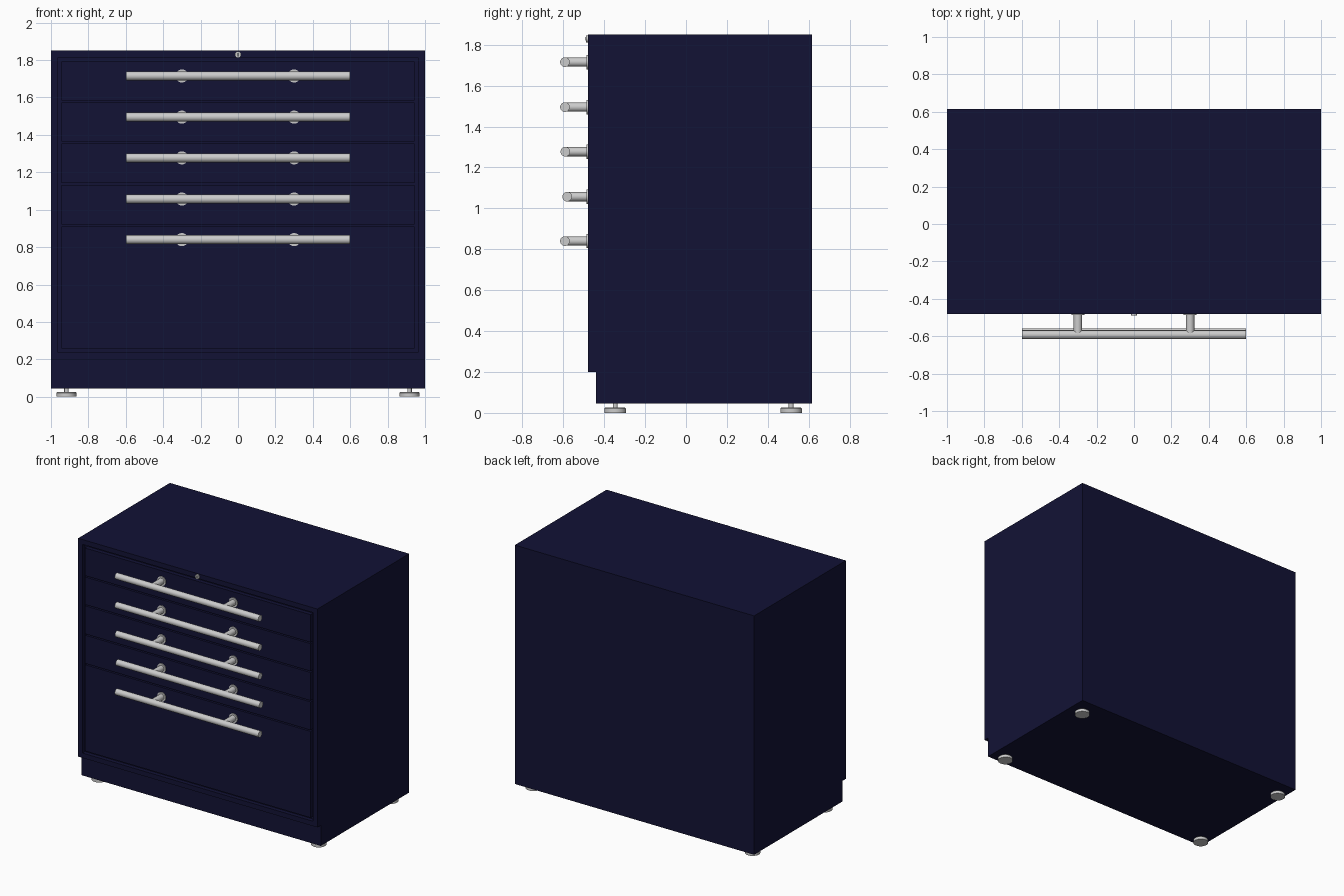
import bpy, bmesh
from math import pi
from mathutils import Matrix, Vector

if "Cube" in bpy.data.objects:
    bpy.data.objects.remove(bpy.data.objects["Cube"])

navy = bpy.data.materials.new("navy_paint")
navy.diffuse_color = (0.006, 0.006, 0.036, 1)
navy.use_nodes = True
navy.node_tree.nodes["Principled BSDF"].inputs["Base Color"].default_value = navy.diffuse_color
black = bpy.data.materials.new("keyhole_black")
black.diffuse_color = (0.01, 0.01, 0.01, 1)
black.use_nodes = True
black.node_tree.nodes["Principled BSDF"].inputs["Base Color"].default_value = black.diffuse_color

FRONT = -0.48


def finish(name, bm, mat=None, smooth=False):
    me = bpy.data.meshes.new(name)
    bm.to_mesh(me)
    bm.free()
    ob = bpy.data.objects.new(name, me)
    bpy.context.collection.objects.link(ob)
    if mat:
        me.materials.append(mat)
    if smooth:
        bpy.ops.object.select_all(action='DESELECT')
        ob.select_set(True)
        bpy.context.view_layer.objects.active = ob
        bpy.ops.object.shade_smooth_by_angle(angle=0.6)
    return ob


def box(name, lo, hi, mat):
    lo, hi = Vector(lo), Vector(hi)
    bm = bmesh.new()
    bmesh.ops.create_cube(bm, size=1)
    bmesh.ops.scale(bm, vec=hi - lo, verts=bm.verts)
    bmesh.ops.translate(bm, vec=(lo + hi) / 2, verts=bm.verts)
    return finish(name, bm, mat)


def add_cyl(bm, a, b, r, r2=None, seg=32):
    a, b = Vector(a), Vector(b)
    rot = (b - a).to_track_quat('Z', 'Y').to_matrix().to_4x4()
    bmesh.ops.create_cone(bm, cap_ends=True, segments=seg, radius1=r,
                          radius2=r if r2 is None else r2, depth=(b - a).length,
                          matrix=Matrix.Translation((a + b) / 2) @ rot)


# Cabinet shell: side profile with toe kick, swept across x, recessed front
profile = [(-0.44, 0.045), (0.615, 0.045), (0.615, 1.85),
           (FRONT, 1.85), (FRONT, 0.2), (-0.44, 0.2)]
bm = bmesh.new()
side = bm.faces.new([bm.verts.new((-1, y, z)) for y, z in profile])
ext = bmesh.ops.extrude_face_region(bm, geom=[side])
bmesh.ops.translate(bm, vec=(2, 0, 0),
                    verts=[v for v in ext["geom"] if isinstance(v, bmesh.types.BMVert)])
bmesh.ops.recalc_face_normals(bm, faces=bm.faces)
front = min(bm.faces, key=lambda f: f.calc_center_median().y)
bmesh.ops.inset_individual(bm, faces=[front], thickness=0.052, depth=0)
bmesh.ops.inset_individual(bm, faces=[front], thickness=0, depth=-0.03)
finish("cabinet_body", bm, navy)

# Drawer fronts, flush with the frame and separated by thin gaps
seams = [1.797, 1.578, 1.36, 1.138, 0.915, 0.253]
for i in range(5):
    box(f"drawer_front_{i + 1}", (-0.943, FRONT, seams[i + 1] + 0.005),
        (0.943, FRONT + 0.031, seams[i] - 0.005), navy)

# Bar handles with two flanged posts each
handles = [(1.715, -0.592), (1.495, -0.592), (1.277, -0.59), (1.057, -0.581), (0.84, -0.592)]
for i, (z, y) in enumerate(handles):
    bm = bmesh.new()
    add_cyl(bm, (-0.6, y, z), (0.6, y, z), 0.0235)
    for x in (-0.3, 0.3):
        add_cyl(bm, (x, FRONT + 0.005, z), (x, y, z), 0.0225)
        add_cyl(bm, (x, FRONT + 0.005, z), (x, FRONT - 0.007, z), 0.035)
    finish(f"handle_{i + 1}", bm, smooth=True)

# Lock cylinder and key slot
bm = bmesh.new()
add_cyl(bm, (0, FRONT + 0.005, 1.829), (0, FRONT - 0.01, 1.829), 0.017)
finish("lock", bm, smooth=True)
box("key_slot", (-0.003, FRONT - 0.0105, 1.82), (0.003, FRONT - 0.005, 1.838), black)

# Levelling feet
for sx, side_name in ((-1, "left"), (1, "right")):
    for y, end in ((-0.346, "front"), (0.514, "back")):
        x = sx * 0.917
        bm = bmesh.new()
        add_cyl(bm, (x, y, 0), (x, y, 0.021), 0.053)
        add_cyl(bm, (x, y, 0.021), (x, y, 0.026), 0.053, 0.048)
        add_cyl(bm, (x, y, 0.024), (x, y, 0.05), 0.012)
        finish(f"foot_{end}_{side_name}", bm, smooth=True)
